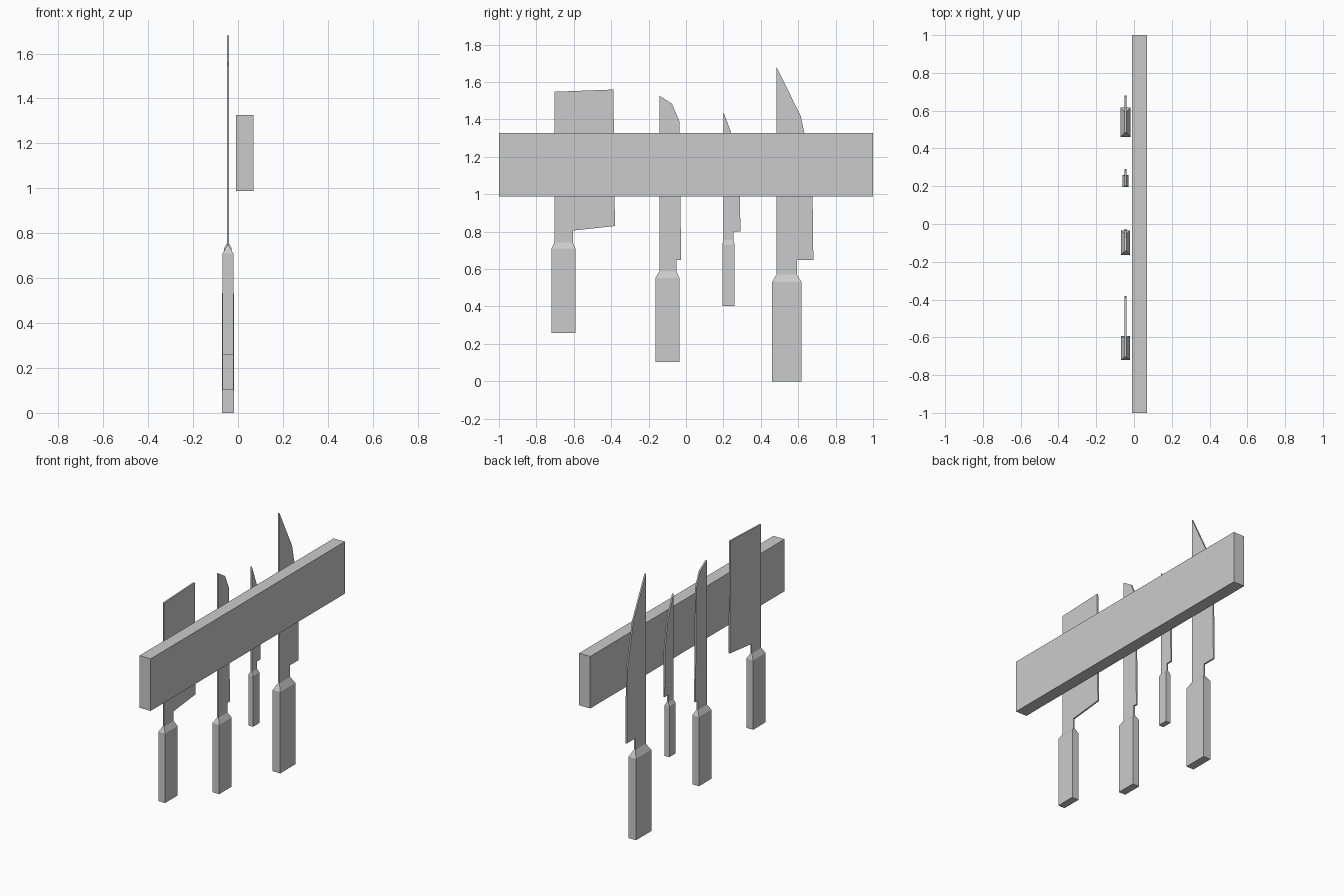
import bpy, bmesh

if "Cube" in bpy.data.objects:
    bpy.data.objects.remove(bpy.data.objects["Cube"])

KNIFE_X = -0.045   # plane in which all the knives hang
BLADE_HALF = 0.005


def finish(name, bm):
    bmesh.ops.recalc_face_normals(bm, faces=bm.faces)
    mesh = bpy.data.meshes.new(name)
    bm.to_mesh(mesh)
    bm.free()
    ob = bpy.data.objects.new(name, mesh)
    bpy.context.collection.objects.link(ob)
    return ob


def loft(name, rings):
    """Join equal-sized rings of points and cap both ends."""
    bm = bmesh.new()
    loops = [[bm.verts.new(p) for p in ring] for ring in rings]
    n = len(loops[0])
    for a, b in zip(loops, loops[1:]):
        for i in range(n):
            j = (i + 1) % n
            bm.faces.new((a[i], a[j], b[j], b[i]))
    bm.faces.new(loops[0])
    bm.faces.new(loops[-1])
    return finish(name, bm)


def rect(half_x, y0, y1, z, cx=KNIFE_X):
    return [(cx - half_x, y0, z), (cx + half_x, y0, z),
            (cx + half_x, y1, z), (cx - half_x, y1, z)]


def knife(name, spine, tang, top, outline, handle, half):
    """outline: cutting side from tip to notch; handle: y0, y1, bottom, shoulder."""
    profile = [(spine, top)] + outline[::-1] + [(spine, outline[0][1])]
    y0, y1, bottom, shoulder = handle
    profile = [(spine, top), (tang, top)] + outline[::-1]
    loft(name + "_blade", [[(KNIFE_X + s * BLADE_HALF, y, z) for y, z in profile]
                           for s in (-1, 1)])
    loft(name + "_handle", [rect(half, y0, y1, bottom),
                            rect(half, y0, y1, shoulder),
                            rect(BLADE_HALF, spine, tang, top)])


# wall rail
loft("magnetic_rail", [rect(0.04, -1, 1, z, 0.03) for z in (0.988, 1.327)])

# cleaver
knife("cleaver", -0.703, -0.605, 0.743,
      [(-0.703, 1.548), (-0.388, 1.56), (-0.38, 0.83), (-0.605, 0.806)],
      (-0.72, -0.592, 0.257, 0.709), 0.024)

# narrow slicing knife
knife("slicing_knife", -0.143, -0.051, 0.587,
      [(-0.143, 1.527), (-0.075, 1.484), (-0.035, 1.39), (-0.026, 0.648),
       (-0.051, 0.648)],
      (-0.163, -0.035, 0.102, 0.553), 0.024)

# small paring knife
knife("paring_knife", 0.2, 0.254, 0.755,
      [(0.2, 1.44), (0.26, 1.28), (0.287, 1.10), (0.291, 0.802), (0.254, 0.802)],
      (0.195, 0.26, 0.402, 0.732), 0.017)

# large chef knife
knife("chef_knife", 0.484, 0.593, 0.572,
      [(0.484, 1.68), (0.613, 1.42), (0.675, 1.13), (0.681, 0.648), (0.593, 0.648)],
      (0.46, 0.617, 0.0, 0.53), 0.027)
